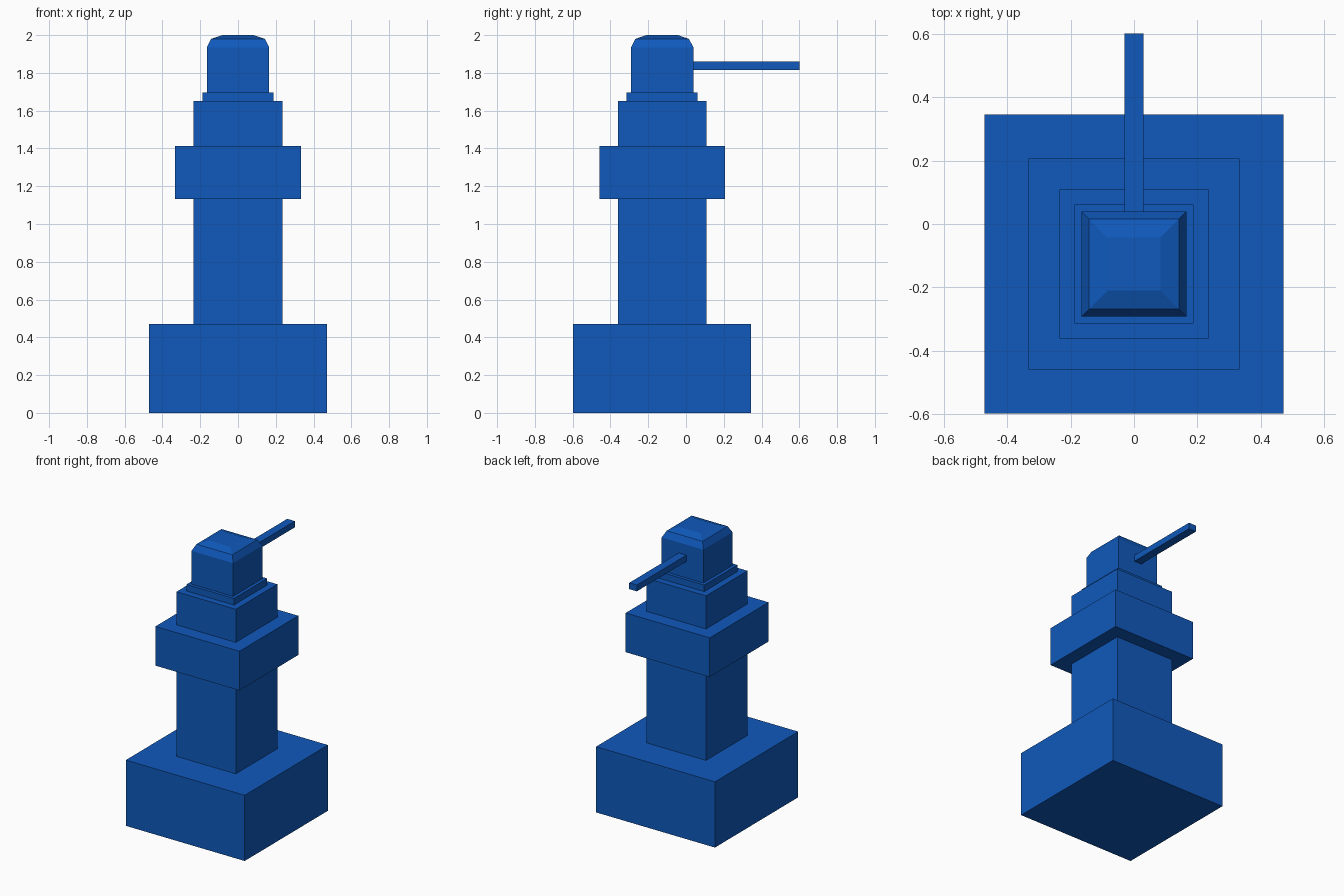
import bpy, bmesh

if "Cube" in bpy.data.objects:
    bpy.data.objects.remove(bpy.data.objects["Cube"])

CY = -0.126  # centre line of the square tower

mat = bpy.data.materials.new("blue")
mat.diffuse_color = (0.005, 0.1, 0.5, 1)
mat.use_nodes = True
mat.node_tree.nodes["Principled BSDF"].inputs["Base Color"].default_value = mat.diffuse_color


def square_loft(name, rings):
    """Closed square solid from (half_width, z) rings, bottom to top."""
    bm = bmesh.new()
    loops = [[bm.verts.new((sx * h, CY + sy * h, z))
              for sx, sy in ((-1, -1), (1, -1), (1, 1), (-1, 1))]
             for h, z in rings]
    bm.faces.new(loops[0][::-1])
    bm.faces.new(loops[-1])
    for a, b in zip(loops, loops[1:]):
        for i in range(4):
            j = (i + 1) % 4
            bm.faces.new((a[i], a[j], b[j], b[i]))
    me = bpy.data.meshes.new(name)
    bm.to_mesh(me)
    bm.free()
    me.materials.append(mat)
    ob = bpy.data.objects.new(name, me)
    bpy.context.collection.objects.link(ob)
    return ob


# Stacked tower blocks
square_loft("base", [(0.471, 0), (0.471, 0.471)])
square_loft("lower_shaft", [(0.235, 0.471), (0.235, 1.132)])
square_loft("collar", [(0.333, 1.132), (0.333, 1.413)])
square_loft("upper_shaft", [(0.235, 1.413), (0.235, 1.65)])
square_loft("neck_plate", [(0.188, 1.65), (0.188, 1.697)])

# Head with two-step chamfered crown
square_loft("head", [(0.165, 1.697), (0.165, 1.935), (0.142, 1.98), (0.083, 2.0)])

# Thin arm pointing to the back
y0, y1, z0, z1 = CY + 0.165, 0.6, 1.815, 1.86
bpy.ops.mesh.primitive_cube_add(size=1, location=(0, (y0 + y1) / 2, (z0 + z1) / 2))
arm = bpy.context.object
arm.name = "arm"
arm.scale = (0.06, y1 - y0, z1 - z0)
arm.data.materials.append(mat)
